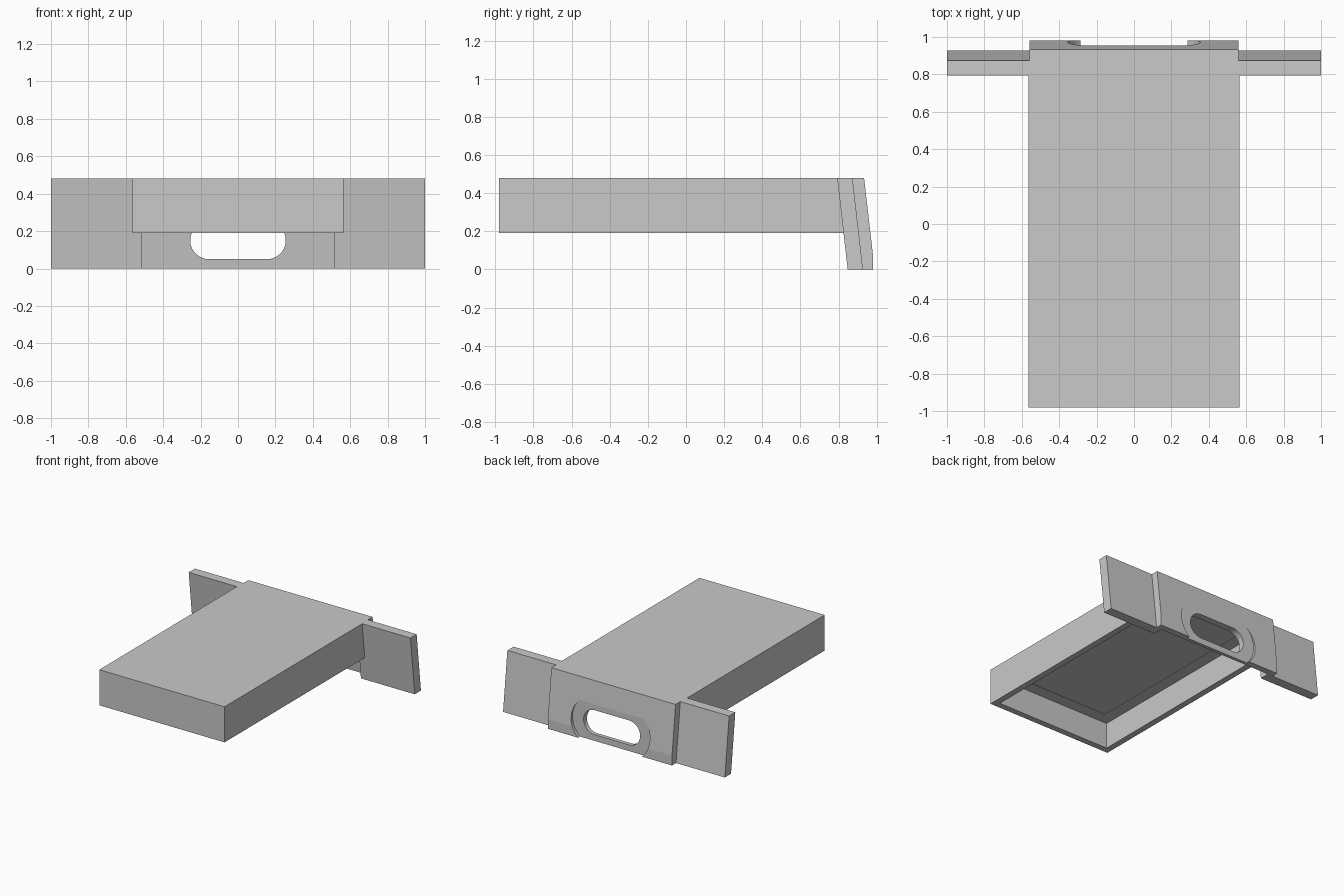
import bpy, bmesh
from math import cos, sin, pi, radians
from mathutils import Vector

cube = bpy.data.objects.get("Cube")
if cube:
    bpy.data.objects.remove(cube, do_unlink=True)

grey = bpy.data.materials.new("plain grey")
grey.use_nodes = True
colour = (0.585, 0.585, 0.585, 1)
grey.diffuse_color = colour
grey.node_tree.nodes["Principled BSDF"].inputs["Base Color"].default_value = colour

TOP, BASE, LIP, ROOF = 0.48, 0.19, 0.40, 0.45
HALF, INNER, FRONT = 0.565, 0.515, -0.98
LIP_WIDTH = 0.096
LEAN = 0.055 / TOP


def back(z, offset=0.0):
    """Leaning plane shared by the wings and the handle plate."""
    return 0.928 - LEAN * z + offset


def prism(name, points, direction):
    """Extrude a flat outline along a direction."""
    bm = bmesh.new()
    face = bm.faces.new([bm.verts.new(p) for p in points])
    grown = bmesh.ops.extrude_face_region(bm, geom=[face])["geom"]
    verts = [v for v in grown if isinstance(v, bmesh.types.BMVert)]
    bmesh.ops.translate(bm, verts=verts, vec=Vector(direction))
    bmesh.ops.recalc_face_normals(bm, faces=bm.faces)
    mesh = bpy.data.meshes.new(name)
    bm.to_mesh(mesh)
    bm.free()
    mesh.materials.append(grey)
    obj = bpy.data.objects.new(name, mesh)
    bpy.context.collection.objects.link(obj)
    return obj


def side_prism(name, profile, x0, x1):
    """Extrude a side profile from x0 to x1."""
    return prism(name, [(x0, y, z) for y, z in profile], (x1 - x0, 0, 0))


def block(name, half, y0, y1, z0, z1):
    return side_prism(name, [(y0, z0), (y1, z0), (y1, z1), (y0, z1)], -half, half)


def slot(name, radius, y0, y1, steps=48):
    """Horizontal stadium outline extruded backwards."""
    points = []
    for side, start in ((1, -pi / 2), (-1, pi / 2)):
        for i in range(steps + 1):
            a = start + pi * i / steps
            points.append((side * 0.155 + radius * cos(a), y0, 0.15 + radius * sin(a)))
    return prism(name, points, (0, y1 - y0, 0))


def cut(target, cutter):
    cutter.hide_render = True
    mod = target.modifiers.new("cut", "BOOLEAN")
    mod.operation = "DIFFERENCE"
    mod.solver = "EXACT"
    mod.object = cutter
    bpy.ops.object.select_all(action="DESELECT")
    bpy.context.view_layer.objects.active = target
    target.select_set(True)
    bpy.ops.object.modifier_apply(modifier=mod.name)
    bpy.data.objects.remove(cutter, do_unlink=True)


# Long tray, hollow from below and open towards the handle plate
tray = side_prism("tray", [(FRONT, BASE), (back(BASE), BASE),
                           (back(TOP), TOP), (FRONT, TOP)], -HALF, HALF)
cut(tray, block("cavity", INNER, FRONT + 0.05, 1.2, 0, ROOF))

# Thin lip running around the inside of the tray
lip = block("inner_lip", INNER, FRONT + 0.05, back(LIP), LIP, LIP + 0.006)
cut(lip, block("lip_opening", INNER - LIP_WIDTH, FRONT + 0.05 + LIP_WIDTH,
               back(LIP) - LIP_WIDTH, 0, TOP))

# Leaning wings on both sides
for side, label in ((1, "left"), (-1, "right")):
    side_prism(label + "_wing", [(back(0, -0.08), 0), (back(0), 0),
                                 (back(TOP), TOP), (back(TOP, -0.08), TOP)],
               side * INNER, side)

# Handle plate with a finger slot and a flat recess around it
plate = side_prism("handle_plate", [(back(0), 0), (0.98, 0), (0.98, 0.08),
                                    (back(TOP, 0.061), TOP), (back(TOP), TOP)],
                   -0.56, 0.56)
cut(plate, slot("recess", 0.2, 0.955, 1.2))
cut(plate, slot("finger_slot", 0.1, 0.7, 1.2))
bpy.ops.object.shade_smooth_by_angle(angle=radians(5))
